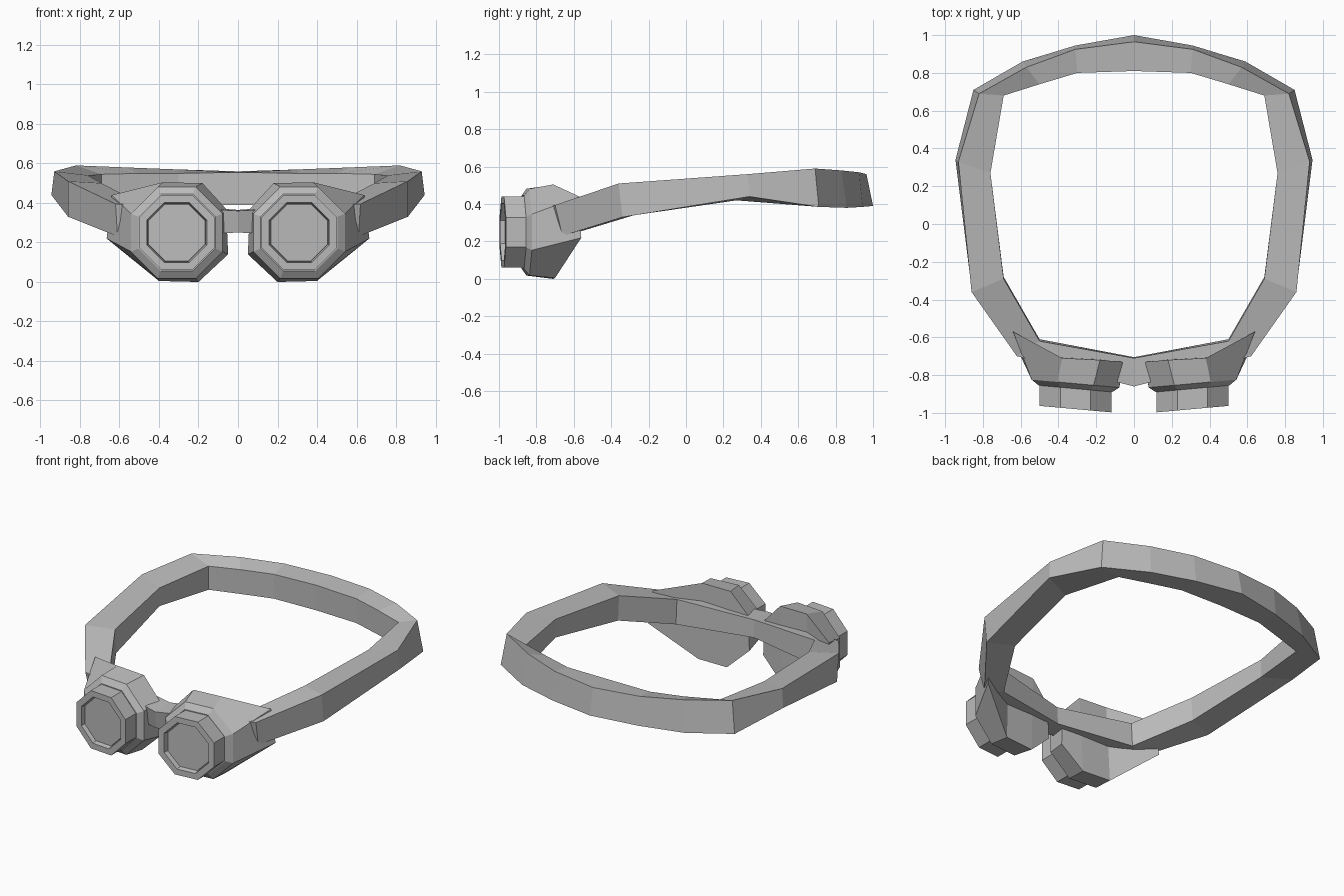
import bpy, bmesh, math

cube = bpy.data.objects.get("Cube")
if cube:
    bpy.data.objects.remove(cube, do_unlink=True)

GREY = (0.5, 0.5, 0.5, 1.0)
grey = bpy.data.materials.new("plain grey")
grey.use_nodes = True
grey.diffuse_color = GREY
grey.node_tree.nodes["Principled BSDF"].inputs["Base Color"].default_value = GREY


def loft(name, rings, join_ends=None):
    """Skin matching closed rings of points, then mirror across x = 0."""
    bm = bmesh.new()
    loops = [[bm.verts.new(p) for p in ring] for ring in rings]
    n = len(rings[0])
    for a, b in zip(loops, loops[1:]):
        for i in range(n):
            j = (i + 1) % n
            bm.faces.new((a[i], a[j], b[j], b[i]))
    if join_ends:
        join_ends(bm, loops)
    bmesh.ops.recalc_face_normals(bm, faces=bm.faces)
    mesh = bpy.data.meshes.new(name)
    bm.to_mesh(mesh)
    bm.free()
    mesh.materials.append(grey)
    obj = bpy.data.objects.new(name, mesh)
    bpy.context.collection.objects.link(obj)
    mirror = obj.modifiers.new("mirror", 'MIRROR')
    mirror.use_clip = True
    mirror.merge_threshold = 0.001
    return obj


# Head strap: outer top, outer bottom, inner bottom, inner top; back to nose bridge
strap = [
    [(0, .965, .56), (0, 1.0, .39), (0, .81, .39), (0, .81, .555)],
    [(.31, .925, .57), (.31, .945, .385), (.30, .80, .39), (.30, .80, .55)],
    [(.57, .83, .58), (.59, .86, .38), (.50, .74, .39), (.50, .74, .55)],
    [(.82, .69, .59), (.85, .71, .385), (.69, .68, .39), (.69, .68, .545)],
    [(.93, .33, .56), (.945, .34, .44), (.76, .27, .42), (.76, .27, .54)],
    [(.86, -.36, .51), (.86, -.34, .33), (.69, -.28, .34), (.69, -.29, .50)],
    [(.62, -.70, .395), (.61, -.66, .23), (.50, -.61, .24), (.50, -.62, .40)],
    [(0, -.86, .36), (0, -.85, .25), (0, -.705, .25), (0, -.71, .365)],
]
loft("head_strap", strap)

# Eyepieces: octagonal rings, slightly turned outwards
CX, CZ, TILT = 0.31, 0.25, 0.09


def octagon(apothem, y):
    r = apothem / math.cos(math.pi / 8)
    ring = []
    for k in range(8):
        a = math.pi * (5 / 8 - k / 4)       # from top left, clockwise
        dx = r * math.cos(a)
        ring.append((CX + dx, y + TILT * dx, CZ + r * math.sin(a)))
    return ring


# Rear edge of the cup, swept back to the temple
cup_rear = [(.18, -.72, .50), (.38, -.71, .505), (.64, -.57, .44), (.665, -.56, .22),
            (.40, -.70, .005), (.20, -.71, 0), (.05, -.73, .14), (.06, -.73, .37)]


def close_cup(bm, loops):
    r = loops[0]
    for ids in ((0, 1, 4, 5), (1, 2, 3, 4), (0, 5, 6, 7)):
        bm.faces.new([r[i] for i in ids])
    bm.faces.new(loops[-1])


def close_front(bm, loops):
    bm.faces.new(loops[-1])


loft("eye_cup", [cup_rear, octagon(.232, -.845), octagon(.195, -.872)], close_cup)
loft("lens_barrel", [octagon(.19, -.86), octagon(.19, -.98), octagon(.152, -.98),
                     octagon(.145, -.95)])
loft("lens", [octagon(.15, -.94), octagon(.143, -.955)], close_front)
